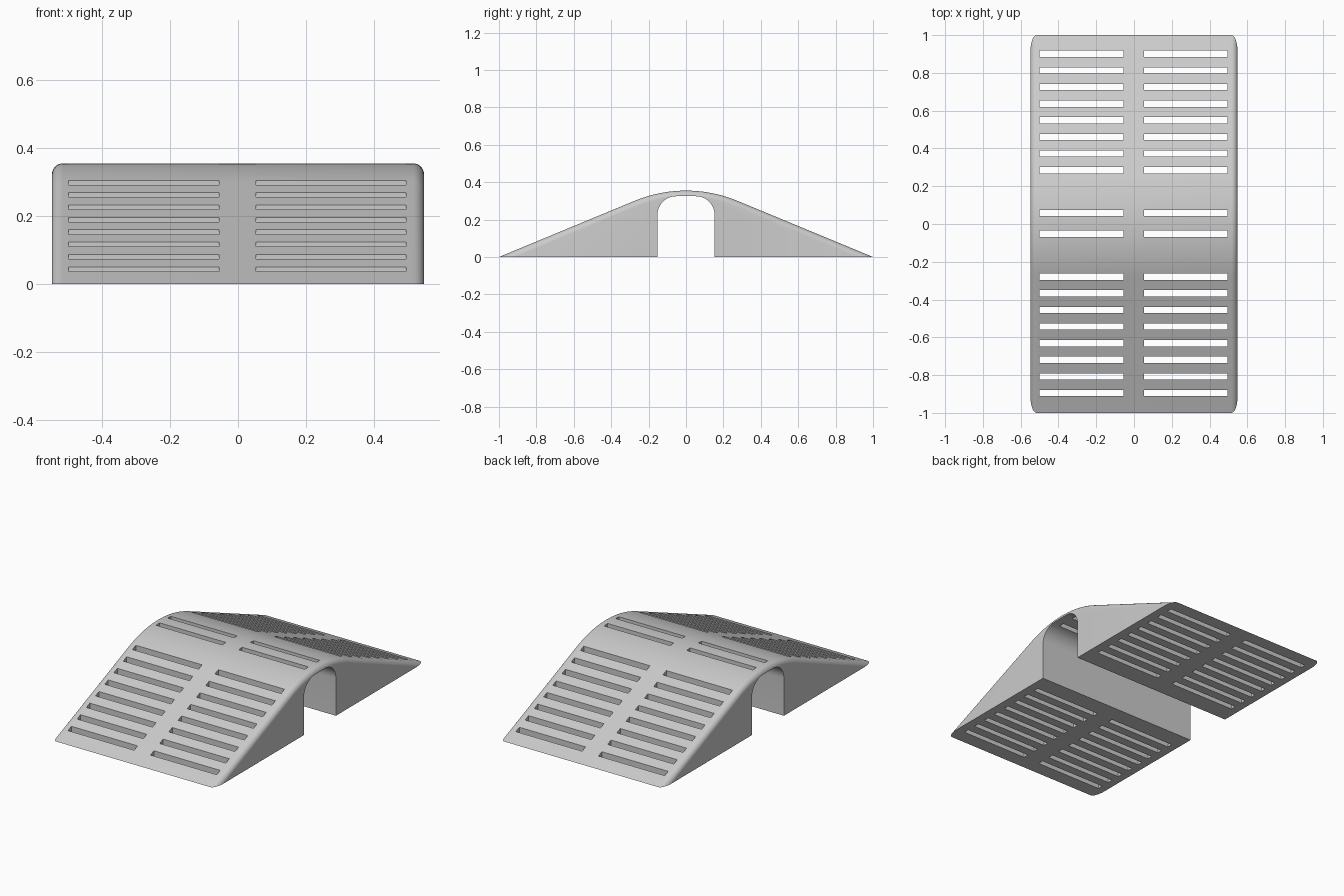
import bpy, bmesh, math
from mathutils import Matrix, Vector

cube = bpy.data.objects.get("Cube")
if cube:
    bpy.data.objects.remove(cube, do_unlink=True)

HALF_WIDTH = 0.548
FILLET = 0.032
SLOPE = math.radians(22.5)
CROWN = 0.355
RADIUS = (math.tan(SLOPE) - CROWN) / (1 / math.cos(SLOPE) - 1)

grey = bpy.data.materials.new("light grey")
grey.use_nodes = True
colour = (0.6, 0.6, 0.6, 1)
grey.diffuse_color = colour
grey.node_tree.nodes["Principled BSDF"].inputs["Base Color"].default_value = colour


def make_object(name, bm):
    bmesh.ops.recalc_face_normals(bm, faces=bm.faces[:])
    mesh = bpy.data.meshes.new(name)
    bm.to_mesh(mesh)
    bm.free()
    mesh.materials.append(grey)
    obj = bpy.data.objects.new(name, mesh)
    bpy.context.collection.objects.link(obj)
    return obj


def arc(cy, cz, r, start, end, steps):
    angles = [start + (end - start) * i / steps for i in range(steps + 1)]
    return [(cy + r * math.sin(a), cz + r * math.cos(a)) for a in angles]


def loft(name, sections):
    """Skin a list of (x, outline) sections and cap both ends."""
    bm = bmesh.new()
    rings = [[bm.verts.new((x, y, z)) for y, z in pts] for x, pts in sections]
    for a, b in zip(rings, rings[1:]):
        for i in range(len(a)):
            j = (i + 1) % len(a)
            bm.faces.new((a[i], a[j], b[j], b[i]))
    bm.faces.new(rings[0])
    bm.faces.new(rings[-1])
    return make_object(name, bm)


def ramp_outline(inset):
    """Ramp profile, moved inward from its sloping top by inset."""
    tip = 1 - inset / math.sin(SLOPE)
    crown = arc(0, CROWN - RADIUS, RADIUS - inset, -SLOPE, SLOPE, 20)
    return [(-tip, 0)] + crown + [(tip, 0)]


# Ramp body with rounded top side edges
steps = 8
side = []
for i in range(steps + 1):
    a = math.pi / 2 * i / steps
    side.append((HALF_WIDTH - FILLET * (1 - math.sin(a)),
                 ramp_outline(FILLET * (1 - math.cos(a)))))
sections = [(-x, pts) for x, pts in reversed(side)] + side
body = loft("ramp_bridge", sections)

# Arched passage through the middle
hw, top, r = 0.153, 0.325, 0.1
quarter = math.pi / 2
arch = ([(-hw, -0.1)] + arc(-hw + r, top - r, r, -quarter, 0, 10)
        + arc(hw - r, top - r, r, 0, quarter, 10) + [(hw, -0.1)])
arch_cutter = loft("arch_cutter", [(-1, arch), (1, arch)])

# Rows of grip slots, cut straight down
rows = [0.055] + [0.282 + 0.088 * i for i in range(8)]
bm = bmesh.new()
for row in rows:
    for sy in (-1, 1):
        for sx in (-1, 1):
            place = Matrix.Translation(Vector((sx * 0.276 - 0.002, sy * row + 0.003, 0.2)))
            bmesh.ops.create_cube(bm, size=1, matrix=place @ Matrix.Diagonal((0.443, 0.033, 0.8, 1)))
slot_cutter = make_object("slot_cutter", bm)

bpy.ops.object.select_all(action="DESELECT")
body.select_set(True)
bpy.context.view_layer.objects.active = body
for cutter in (arch_cutter, slot_cutter):
    cutter.hide_render = True
    mod = body.modifiers.new(cutter.name, "BOOLEAN")
    mod.operation = "DIFFERENCE"
    mod.solver = "EXACT"
    mod.object = cutter
    bpy.ops.object.modifier_apply(modifier=mod.name)
    bpy.data.objects.remove(cutter, do_unlink=True)

bpy.ops.object.shade_smooth_by_angle(angle=math.radians(20))
